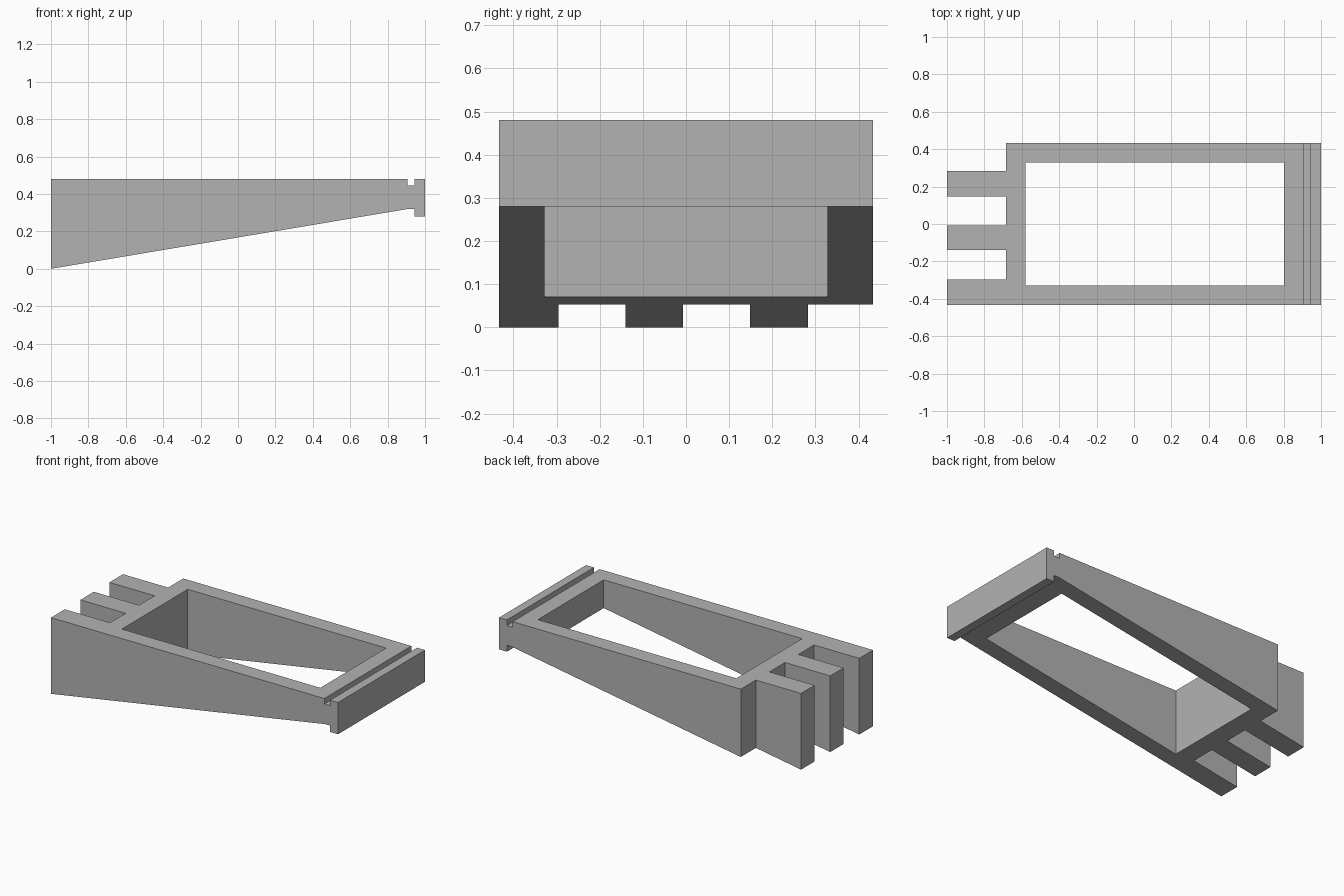
import bpy
import bmesh

cube = bpy.data.objects.get("Cube")
if cube:
    bpy.data.objects.remove(cube, do_unlink=True)

HALF_WIDTH = 0.433

grey = bpy.data.materials.new("plain_grey")
grey.use_nodes = True
grey.diffuse_color = (0.45, 0.45, 0.45, 1)
grey.node_tree.nodes["Principled BSDF"].inputs["Base Color"].default_value = grey.diffuse_color


def add_prism(name, profile, y0, y1):
    """Extrude an x-z profile from y0 to y1."""
    bm = bmesh.new()
    face = bm.faces.new([bm.verts.new((x, y0, z)) for x, z in profile])
    new = bmesh.ops.extrude_face_region(bm, geom=[face])["geom"]
    verts = [v for v in new if isinstance(v, bmesh.types.BMVert)]
    bmesh.ops.translate(bm, verts=verts, vec=(0, y1 - y0, 0))
    bmesh.ops.recalc_face_normals(bm, faces=bm.faces)
    mesh = bpy.data.meshes.new(name)
    bm.to_mesh(mesh)
    bm.free()
    mesh.materials.append(grey)
    obj = bpy.data.objects.new(name, mesh)
    bpy.context.collection.objects.link(obj)
    return obj


def cut_box(target, x0, x1, y0, y1):
    """Cut a vertical opening right through the target."""
    box = [(x0, -0.2), (x1, -0.2), (x1, 0.7), (x0, 0.7)]
    cutter = add_prism("cutter", box, y0, y1)
    cutter.hide_render = True
    mod = target.modifiers.new("opening", 'BOOLEAN')
    mod.operation = 'DIFFERENCE'
    mod.solver = 'EXACT'
    mod.object = cutter
    bpy.context.view_layer.objects.active = target
    bpy.ops.object.modifier_apply(modifier=mod.name)
    bpy.data.objects.remove(cutter, do_unlink=True)


# Wedge with a top groove and an end lip
wedge = [(-1, 0), (0.91, 0.32), (0.945, 0.32), (0.945, 0.28), (1, 0.28),
         (1, 0.48), (0.945, 0.48), (0.945, 0.445), (0.905, 0.445),
         (0.905, 0.48), (-1, 0.48)]
frame = add_prism("wedge_frame", wedge, -HALF_WIDTH, HALF_WIDTH)

# Large central opening
cut_box(frame, -0.58, 0.803, -0.328, 0.328)

# Gaps that leave three fingers at the tall end
for y0, y1 in [(-0.296, -0.14), (-0.007, 0.148), (0.283, 0.6)]:
    cut_box(frame, -1.2, -0.685, y0, y1)
